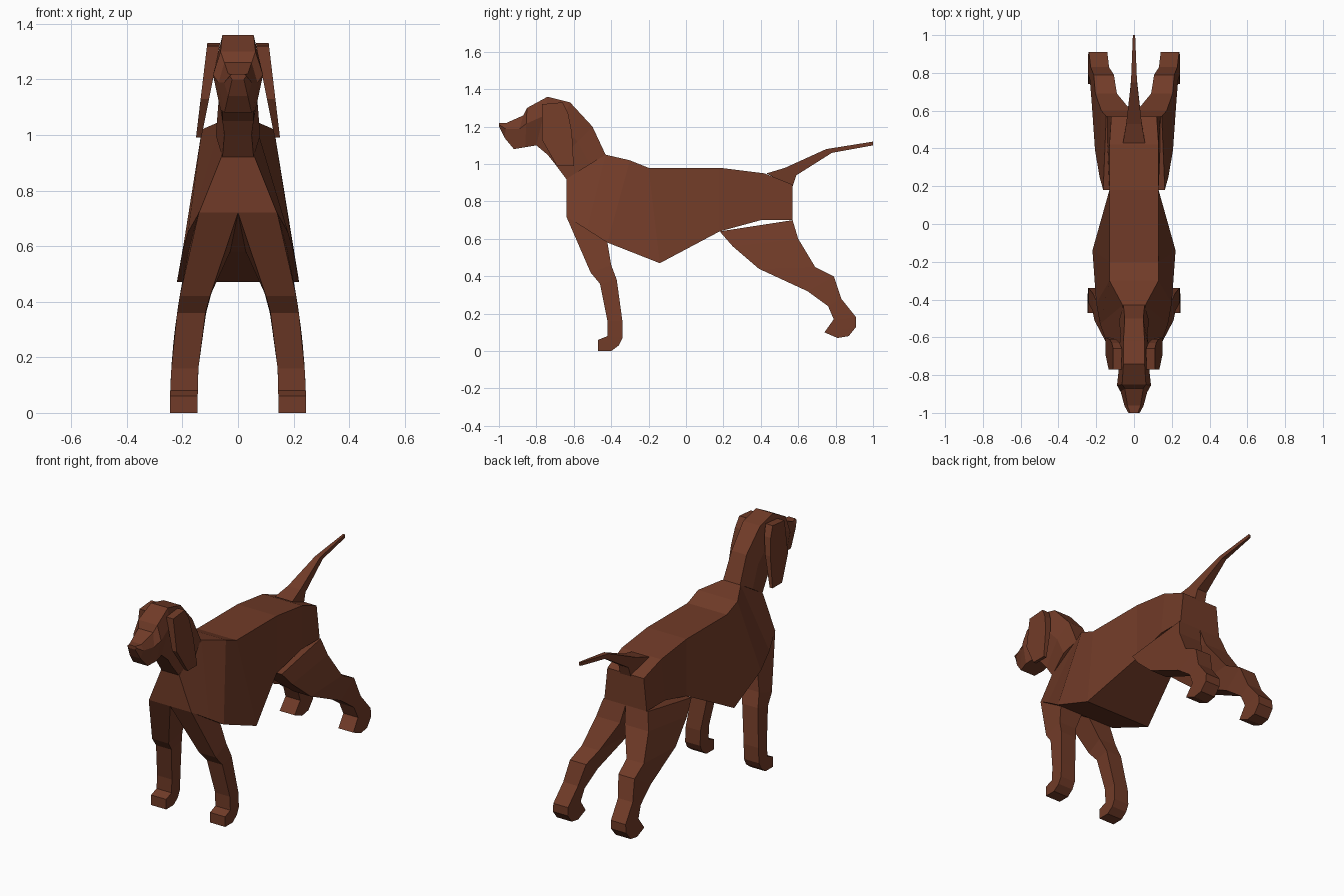
import bpy
import bmesh

default_cube = bpy.data.objects.get("Cube")
if default_cube:
    bpy.data.objects.remove(default_cube, do_unlink=True)

# One coat colour
coat = bpy.data.materials.new("coat_brown")
coat.use_nodes = True
coat.diffuse_color = (0.165, 0.044, 0.021, 1)
coat_shader = coat.node_tree.nodes["Principled BSDF"]
coat_shader.inputs["Base Color"].default_value = coat.diffuse_color


def loft(name, rings, mirrored=False):
    """Skin a row of equal rings, cap both ends, optionally mirror in x."""
    bm = bmesh.new()
    rows = [[bm.verts.new(point) for point in ring] for ring in rings]
    for here, after in zip(rows, rows[1:]):
        for i in range(len(here)):
            bm.faces.new((here[i - 1], here[i], after[i], after[i - 1]))
    bm.faces.new(rows[0])
    bm.faces.new(rows[-1])
    bmesh.ops.recalc_face_normals(bm, faces=bm.faces)
    mesh = bpy.data.meshes.new(name)
    bm.to_mesh(mesh)
    bm.free()
    mesh.materials.append(coat)
    obj = bpy.data.objects.new(name, mesh)
    bpy.context.collection.objects.link(obj)
    if mirrored:
        mirror = obj.modifiers.new("Mirror", "MIRROR")
        mirror.use_mirror_merge = False


def centred(half):
    """Close a half outline, listed top to bottom, across the middle."""
    return list(half) + [(-x, y, z) for x, y, z in reversed(half)]


def side_pair(name, sections, inner, outer):
    """Mirrored part from front and back (y, z) points, with x ruled by height."""
    rings = []
    for front, back in sections:
        rings.append([
            (inner(front[1]), *front), (outer(front[1]), *front),
            (outer(back[1]), *back), (inner(back[1]), *back),
        ])
    loft(name, rings, mirrored=True)


def head_ring(top, bottom, half):
    """Six-sided section, widest in the middle."""
    middle = [a * 0.6 + b * 0.4 for a, b in zip(top, bottom)]
    narrow = half * 0.7
    return centred([(narrow, *top), (half, *middle), (narrow, *bottom)])


def tail_ring(top, bottom):
    """Four-sided section, thinner towards the tip."""
    def half_width(y):
        return 0.006 + 0.16 * (1 - y) ** 2
    return centred([(half_width(point[0]), *point) for point in (top, bottom)])


def leg_outer(z):
    return 0.245 - 0.2 * z ** 2


def leg_inner(z):
    return max(0, 0.145 - 0.6 * z ** 3)


def ear_outer(z):
    return 0.27 - 0.12 * z


def ear_inner(z):
    return 0.33 - 0.2 * z


# Torso: top and bottom corner of each section, chest to rump
torso = [
    [(0.06, -0.64, 0.92), (0.14, -0.64, 0.72)],
    [(0.06, -0.43, 1.05), (0.18, -0.53, 0.65)],
    [(0.13, -0.3, 1.02), (0.2, -0.42, 0.58)],
    [(0.13, -0.2, 0.98), (0.22, -0.14, 0.47)],
    [(0.13, 0.18, 0.98), (0.13, 0.18, 0.64)],
    [(0.13, 0.42, 0.95), (0.14, 0.4, 0.7)],
    [(0.12, 0.57, 0.89), (0.14, 0.57, 0.7)],
]
loft("torso", [centred(half) for half in torso])

# Neck, skull and muzzle: upper point, lower point, half width
head = [
    ((-0.43, 1.05), (-0.64, 0.92), 0.08),
    ((-0.5, 1.2), (-0.7, 1), 0.07),
    ((-0.62, 1.33), (-0.74, 1.05), 0.08),
    ((-0.74, 1.36), (-0.8, 1.1), 0.08),
    ((-0.85, 1.3), (-0.86, 1.09), 0.09),
    ((-0.87, 1.26), (-0.92, 1.08), 0.07),
    ((-0.96, 1.22), (-0.97, 1.14), 0.05),
    ((-1, 1.22), (-1, 1.2), 0.03),
]
loft("neck_and_head", [head_ring(*section) for section in head])

# Hanging ears
ear = [
    ((-0.77, 1.32), (-0.66, 1.33)),
    ((-0.77, 1.28), (-0.63, 1.27)),
    ((-0.77, 1.13), (-0.61, 1.17)),
    ((-0.69, 0.99), (-0.6, 0.99)),
]
side_pair("ears", ear, ear_inner, ear_outer)

# Front legs, shoulder to paw
front_leg = [
    ((-0.64, 0.72), (-0.42, 0.58)),
    ((-0.51, 0.42), (-0.4, 0.46)),
    ((-0.46, 0.36), (-0.37, 0.38)),
    ((-0.42, 0.16), (-0.34, 0.16)),
    ((-0.42, 0.08), (-0.34, 0.07)),
    ((-0.47, 0.06), (-0.36, 0.03)),
    ((-0.47, 0), (-0.4, 0)),
]
side_pair("front_legs", front_leg, leg_inner, leg_outer)

# Hind legs, thigh to paw
hind_leg = [
    ((0.18, 0.64), (0.57, 0.7)),
    ((0.25, 0.56), (0.6, 0.6)),
    ((0.39, 0.44), (0.69, 0.45)),
    ((0.65, 0.32), (0.79, 0.4)),
    ((0.76, 0.24), (0.83, 0.28)),
    ((0.79, 0.17), (0.91, 0.18)),
    ((0.74, 0.1), (0.91, 0.13)),
    ((0.81, 0.07), (0.87, 0.08)),
]
side_pair("hind_legs", hind_leg, leg_inner, leg_outer)

# Tail, root to tip
tail = [
    ((0.43, 0.95), (0.57, 0.88)),
    ((0.53, 0.98), (0.59, 0.94)),
    ((0.75, 1.08), (0.78, 1.06)),
    ((1, 1.12), (1, 1.1)),
]
loft("tail", [tail_ring(*section) for section in tail])
